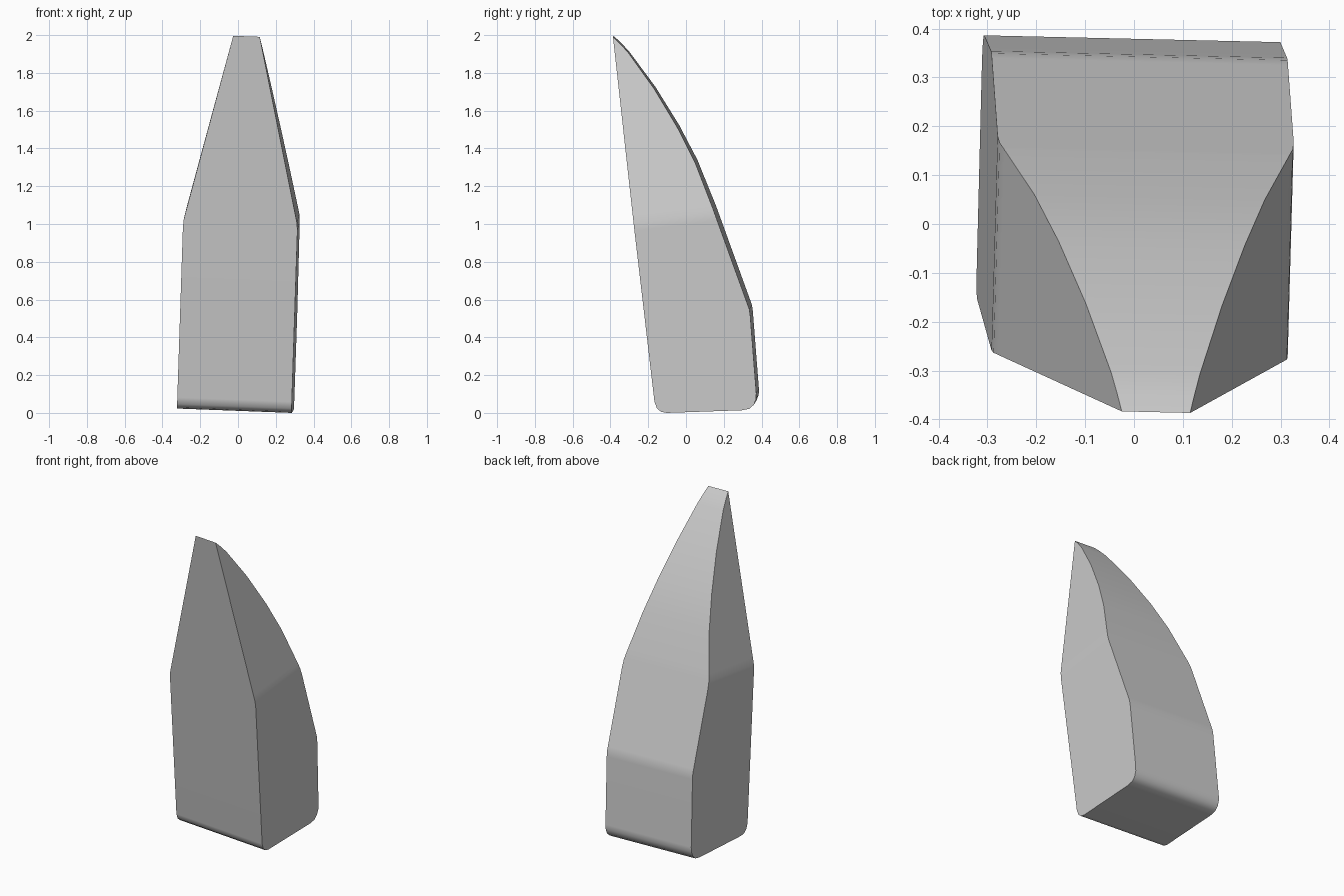
import bpy
import bmesh
from mathutils import Vector

if "Cube" in bpy.data.objects:
    bpy.data.objects.remove(bpy.data.objects["Cube"])

# Side profile (y, z): tip, curved back, heel, rounded base, flat front
PROFILE = [
    (-0.385, 1.998), (-0.35, 1.965), (-0.305, 1.917), (-0.165, 1.725),
    (-0.04, 1.52), (0.055, 1.335), (0.15, 1.095), (0.333, 0.59),
    (0.342, 0.565), (0.347, 0.53), (0.379, 0.12), (0.378, 0.09),
    (0.367, 0.06), (0.343, 0.038), (0.305, 0.03), (-0.095, 0.016),
    (-0.125, 0.022), (-0.147, 0.04), (-0.16, 0.075),
]
# Half width at each height along the front face
WIDTHS = [(1.01, 0.303), (1.05, 0.3), (1.09, 0.291), (2.044, 0.07)]
FRONT_DIR = Vector((0, -0.119, 1))
SIDE_DIR = Vector((1, -0.023, -0.038))


def half_width(t):
    if t <= WIDTHS[0][0]:
        return WIDTHS[0][1]
    for (t0, w0), (t1, w1) in zip(WIDTHS, WIDTHS[1:]):
        if t <= t1:
            return w0 + (w1 - w0) * (t - t0) / (t1 - t0)
    return WIDTHS[-1][1]


# Extrude the profile sideways
bm = bmesh.new()
side = bm.faces.new([bm.verts.new((-1, y, z)) for y, z in PROFILE])
extruded = bmesh.ops.extrude_face_region(bm, geom=[side], use_keep_orig=True)
new_verts = [g for g in extruded["geom"] if isinstance(g, bmesh.types.BMVert)]
bmesh.ops.translate(bm, verts=new_verts, vec=(2, 0, 0))

# Cut across the rounded shoulder, then taper and lean the body
for t, _ in WIDTHS[:-1]:
    bmesh.ops.bisect_plane(bm, geom=bm.verts[:] + bm.edges[:] + bm.faces[:],
                           plane_co=(0, 0, t), plane_no=FRONT_DIR)
for v in bm.verts:
    x, y, z = v.co
    centre = Vector((-0.017 + 0.0356 * z + 0.024 * y, y, z))
    v.co = centre + SIDE_DIR * (x * half_width(v.co.dot(FRONT_DIR)))
bmesh.ops.recalc_face_normals(bm, faces=bm.faces[:])

# Stand the body on the ground
lowest = min(v.co.z for v in bm.verts)
bmesh.ops.translate(bm, verts=bm.verts[:], vec=(0, 0, -lowest))

mesh = bpy.data.meshes.new("wedge_body")
bm.to_mesh(mesh)
bm.free()
body = bpy.data.objects.new("wedge_body", mesh)
bpy.context.collection.objects.link(body)

# Plain grey material
grey = bpy.data.materials.new("plain_grey")
grey.use_nodes = True
colour = (0.6, 0.6, 0.6, 1)
grey.diffuse_color = colour
grey.node_tree.nodes["Principled BSDF"].inputs["Base Color"].default_value = colour
mesh.materials.append(grey)

# Smooth shading with crisp side edges
bpy.context.view_layer.objects.active = body
body.select_set(True)
bpy.ops.object.shade_smooth_by_angle(angle=0.6)
weighted = body.modifiers.new("weighted_normals", "WEIGHTED_NORMAL")
weighted.keep_sharp = True
